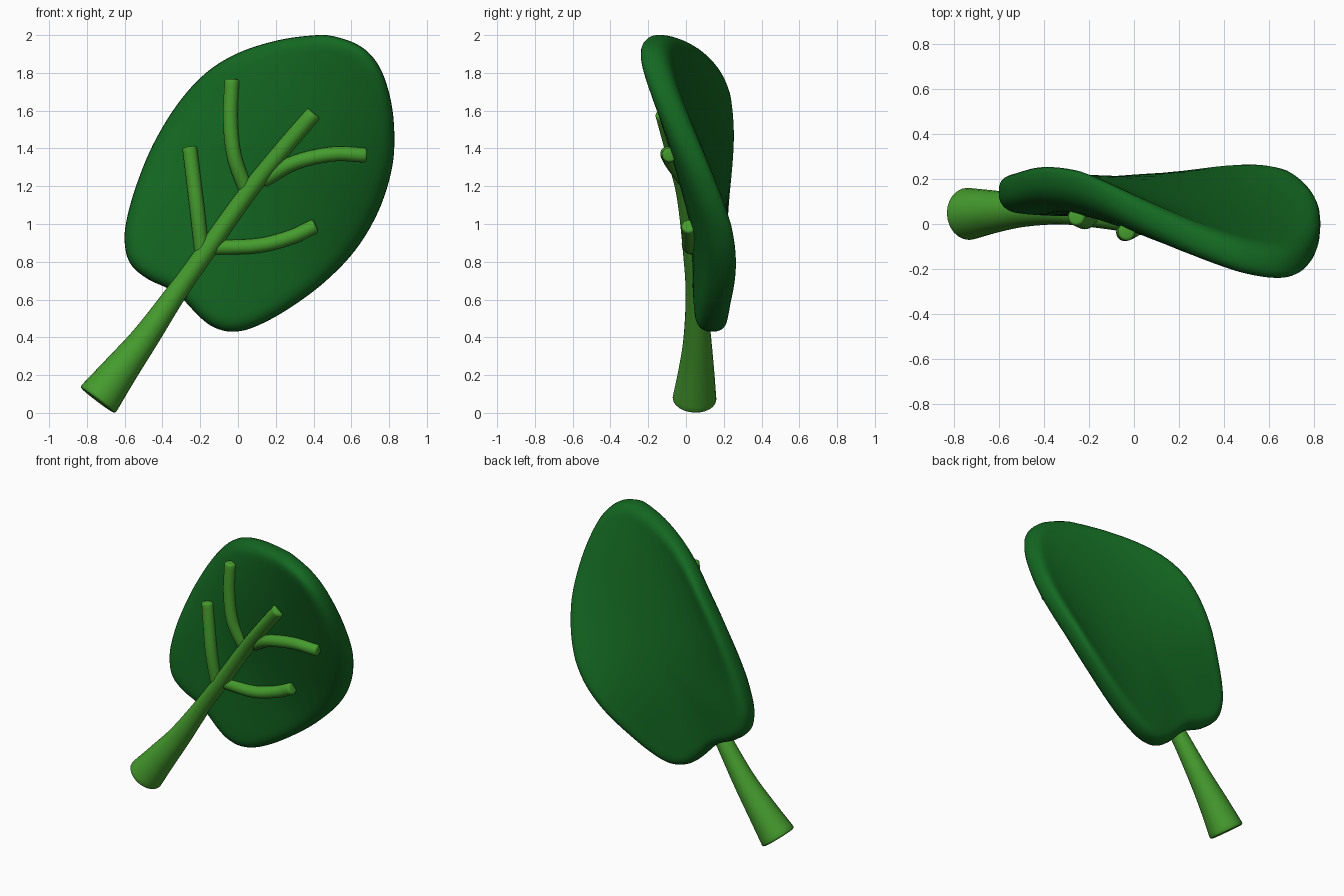
import bpy, bmesh, math
from mathutils import Vector

if "Cube" in bpy.data.objects:
    bpy.data.objects.remove(bpy.data.objects["Cube"])


def material(name, color):
    m = bpy.data.materials.new(name)
    m.diffuse_color = color
    m.use_nodes = True
    m.node_tree.nodes["Principled BSDF"].inputs["Base Color"].default_value = m.diffuse_color
    return m


DARK = material("leaf_green", (0.007, 0.14, 0.016, 1))
LIGHT = material("stem_green", (0.06, 0.33, 0.027, 1))


def smooth_path(pts, n, closed=False):
    """Catmull-Rom samples through pts, n per span."""
    pts = [Vector(p) for p in pts]
    if not closed:
        pts = [2 * pts[0] - pts[1]] + pts + [2 * pts[-1] - pts[-2]]
    c, out = len(pts), []
    for i in (range(c) if closed else range(1, c - 2)):
        a, b, d, e = (pts[(i + k) % c] for k in (-1, 0, 1, 2))
        for j in range(n):
            t = j / n
            out.append(0.5 * (2 * b + (d - a) * t + (2 * a - 5 * b + 4 * d - e) * t * t
                              + (3 * b - a - 3 * d + e) * t ** 3))
    if not closed:
        out.append(pts[-2])
    return out


def bend(x, z):
    """Depth of the blade's middle surface: tip folds forward, sides lie back."""
    s = 0.6 * x + 0.8 * z
    u = 0.8 * x - 0.6 * z + 0.65
    d = s - 0.87
    fold = (d + math.sqrt(d * d + 0.04)) / 2
    flare = min(1, max(0, (s - 0.6) / 0.6)) * (0.48 if u < 0 else 0.3) * u ** 4
    tip = 0.17 * max(0, s - 1.55) ** 2
    return 0.12 - 0.255 * fold + (0.12 + 0.15 * s) * u * u + flare - tip


def loft(name, rings, mat, start=None, end=None, angle=60):
    """Skin closed rings; cap ends with a fan point or a flat face."""
    bm = bmesh.new()
    vr = [[bm.verts.new(p) for p in r] for r in rings]
    n = len(vr[0])
    for r0, r1 in zip(vr, vr[1:]):
        for i in range(n):
            bm.faces.new((r0[i], r0[(i + 1) % n], r1[(i + 1) % n], r1[i]))
    for ring, tip in ((vr[0], start), (vr[-1], end)):
        if tip is None:
            bm.faces.new(ring)
        else:
            v = bm.verts.new(tip)
            for i in range(n):
                bm.faces.new((ring[i], ring[(i + 1) % n], v))
    bmesh.ops.recalc_face_normals(bm, faces=bm.faces)
    me = bpy.data.meshes.new(name)
    bm.to_mesh(me)
    bm.free()
    me.materials.append(mat)
    ob = bpy.data.objects.new(name, me)
    bpy.context.collection.objects.link(ob)
    bpy.context.view_layer.objects.active = ob
    ob.select_set(True)
    bpy.ops.object.shade_smooth_by_angle(angle=math.radians(angle))
    ob.select_set(False)


def tube(name, pts, bevel=0.014):
    """Tapered round tube through (x, y, z, radius) points, blunt rounded ends."""
    path = smooth_path(pts, 8)
    rings = []
    for i, p in enumerate(path):
        c = p.to_3d()
        tan = (path[min(i + 1, len(path) - 1)].to_3d() - path[max(i - 1, 0)].to_3d()).normalized()
        a = tan.cross(Vector((0, 1, 0))).normalized()
        b = a.cross(tan)

        def ring(r, shift=0):
            return [c + tan * shift + r * (a * math.cos(t) + b * math.sin(t))
                    for t in (k * math.tau / 24 for k in range(24))]
        caps = [(p[3] - bevel * (1 - math.cos(q)), bevel * math.sin(q))
                for q in (math.pi / 6, math.pi / 3, math.pi / 2)]
        if i == 0:
            rings += [ring(r, -s) for r, s in reversed(caps)]
        rings.append(ring(p[3]))
        if i == len(path) - 1:
            rings += [ring(r, s) for r, s in caps]
    loft(name, rings, LIGHT)


# Leaf blade: outline with rounded rim, filled by shrinking rings, then bent
outline = smooth_path([
    (-0.33, 0.635), (-0.2, 0.505), (-0.12, 0.45), (-0.03, 0.43), (0.08, 0.452), (0.25, 0.54),
    (0.45, 0.685), (0.62, 0.86), (0.74, 1.06), (0.81, 1.27), (0.828, 1.45), (0.81, 1.65),
    (0.75, 1.83), (0.65, 1.94), (0.5, 1.995), (0.38, 1.997), (0.2, 1.97), (0.0, 1.905),
    (-0.17, 1.80), (-0.32, 1.635), (-0.45, 1.42), (-0.54, 1.2), (-0.59, 1.02), (-0.6, 0.9),
    (-0.57, 0.79), (-0.48, 0.71)], 5, closed=True)
n = len(outline)
CENTER, HALF, RIM, BULGE = Vector((0.12, 1.2)), 0.08, 0.085, 0.035


def inset(d):
    res = []
    for i, p in enumerate(outline):
        t = (outline[(i + 2) % n] - outline[i - 2]).normalized()
        res.append(p + d * Vector((-t.y, t.x)))
    return res


def blade_ring(loop, off):
    return [(p.x, bend(p.x, p.y) + off, p.y) for p in loop]


def squarish(v):
    return math.copysign(abs(v) ** 0.8, v)


inner = inset(RIM)
fills = [(f, [CENTER.lerp(p, f) for p in inner]) for f in (0.15, 0.3, 0.45, 0.6, 0.75, 0.9)]
rings = [blade_ring(loop, -HALF) for f, loop in fills]
for k in range(-6, 7):
    q = k * math.pi / 12
    rings.append(blade_ring(inset(RIM * (1 - squarish(round(math.cos(q), 6)))), HALF * squarish(math.sin(q))))
rings += [blade_ring(loop, HALF + BULGE * (1 - f * f)) for f, loop in reversed(fills)]
yc = bend(*CENTER)
loft("leaf_blade", rings, DARK, (CENTER.x, yc - HALF, CENTER.y),
     (CENTER.x, yc + HALF + BULGE, CENTER.y))

# Stem flaring at the base and running up the blade as the midrib
tube("stem", [(-0.736, 0.045, 0.077, 0.116), (-0.62, 0.055, 0.23, 0.094), (-0.49, 0.06, 0.4, 0.073),
              (-0.33, 0.054, 0.63, 0.056), (-0.18, 0.035, 0.84, 0.05), (0.04, -0.004, 1.15, 0.046),
              (0.22, -0.063, 1.375, 0.044), (0.394, -0.119, 1.578, 0.043)])

# Side veins lying on the front of the blade, sinking in where they meet the stem
veins = {
    "vein_lower_left": [(-0.185, 0.8), (-0.213, 1.05), (-0.237, 1.25), (-0.255, 1.395)],
    "vein_upper_left": [(0.055, 1.15), (-0.018, 1.35), (-0.04, 1.55), (-0.033, 1.753)],
    "vein_upper_right": [(0.14, 1.235), (0.3, 1.325), (0.5, 1.37), (0.667, 1.365)],
    "vein_lower_right": [(-0.16, 0.875), (0.1, 0.885), (0.28, 0.93), (0.4, 0.985)],
}
for name, pts in veins.items():
    tube(name, [(x, bend(x, z) - HALF - 0.016 + (0.03 if i == 0 else 0), z, 0.039)
                for i, (x, z) in enumerate(pts)])
